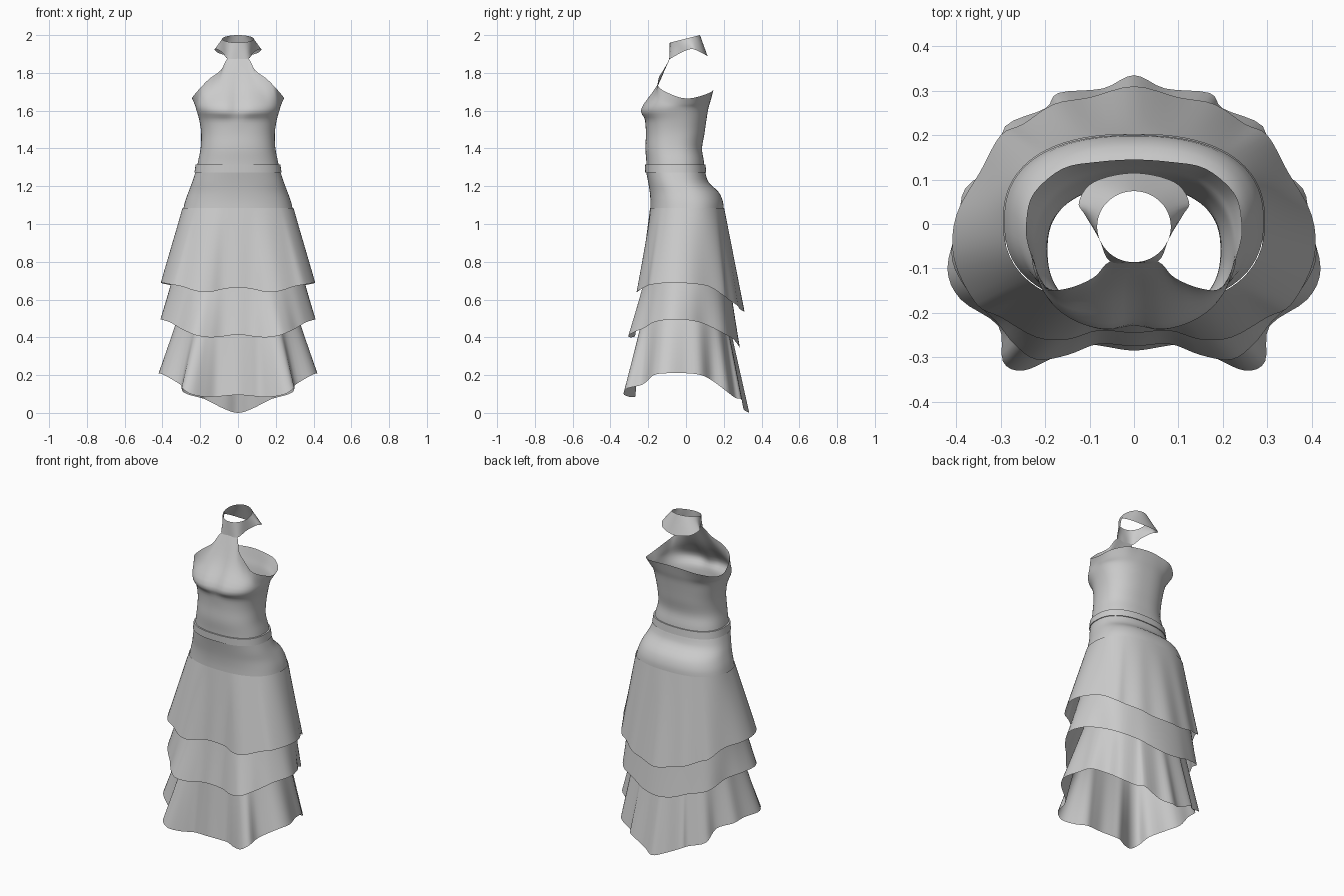
import bpy, math
from mathutils import Vector

if "Cube" in bpy.data.objects:
    bpy.data.objects.remove(bpy.data.objects["Cube"])

N = 2.4   # squareness of the body cross-sections


def spline(pts, steps):
    """Catmull-Rom curve through pts, 'steps' samples per span."""
    p = [Vector(q) for q in pts]
    p = [2 * p[0] - p[1]] + p + [2 * p[-1] - p[-2]]
    out = []
    for i in range(1, len(p) - 2):
        a, b, c, d = p[i - 1:i + 3]
        for s in range(steps):
            t = s / steps
            out.append(0.5 * (2 * b + (c - a) * t + (2 * a - 5 * b + 4 * c - d) * t ** 2
                              + (3 * b - a - 3 * c + d) * t ** 3))
    out.append(p[-2].copy())
    return out


def mirrored_spline(pts, steps):
    """Half outline from front to back that crosses x = 0 squarely."""
    first, last = pts[1], pts[-2]
    full = [(-first[0], *first[1:])] + list(pts) + [(-last[0], *last[1:])]
    half = spline(full, steps)[steps:-steps]
    half[0].x = half[-1].x = 0
    return half


def body_ring(z, a, front, back, count):
    """Half super-ellipse from front centre to back centre."""
    yc, b = (front + back) / 2, (back - front) / 2
    ring = []
    for i in range(count):
        t = math.pi * i / (count - 1)
        s, c = max(math.sin(t), 0), math.cos(t)
        s = 0 if i in (0, count - 1) else s
        ring.append(Vector((a * s ** (2 / N),
                            yc - b * math.copysign(abs(c) ** (2 / N), c), z)))
    return ring


def loft(name, rings):
    """Mirror half rings to closed rings and skin them."""
    verts, faces = [], []
    for r in rings:
        verts += [tuple(v) for v in r] + [(-v.x, v.y, v.z) for v in r[-2:0:-1]]
    m = len(verts) // len(rings)
    for j in range(len(rings) - 1):
        for i in range(m):
            k = (i + 1) % m
            faces.append((j * m + i, j * m + k, (j + 1) * m + k, (j + 1) * m + i))
    me = bpy.data.meshes.new(name)
    me.from_pydata(verts, [], faces)
    ob = bpy.data.objects.new(name, me)
    bpy.context.collection.objects.link(ob)
    bpy.ops.object.select_all(action='DESELECT')
    bpy.context.view_layer.objects.active = ob
    ob.select_set(True)
    bpy.ops.object.mode_set(mode='EDIT')
    bpy.ops.mesh.select_all(action='SELECT')
    bpy.ops.mesh.normals_make_consistent(inside=False)
    bpy.ops.object.mode_set(mode='OBJECT')
    bpy.ops.object.shade_smooth_by_angle(angle=math.radians(35))
    return ob


def skin_rows(rows, steps):
    """Spline every column of the control rows vertically."""
    cols = [spline(col, steps) for col in zip(*rows)]
    return [list(r) for r in zip(*cols)]


# Bodice: body rings rising to an explicit halter / armhole / back edge
halter_edge = [(0, -.088, 1.875), (.055, -.085, 1.875), (.09, -.12, 1.815),
               (.15, -.145, 1.77), (.2, -.14, 1.72), (.238, -.05, 1.675),
               (.242, .01, 1.665), (.225, .07, 1.675), (.16, .125, 1.695),
               (.08, .14, 1.705), (0, .145, 1.71)]
top = mirrored_spline(halter_edge, 4)
bodice_profile = [(1.27, .222, -.208, .100), (1.33, .212, -.210, .095),
                  (1.40, .198, -.215, .085), (1.48, .195, -.212, .098),
                  (1.55, .205, -.217, .108), (1.61, .222, -.242, .118)]
rows = [body_ring(*p, len(top)) for p in bodice_profile]
for v in rows[-1]:                                   # dip between the bust
    if v.y < 0:
        v.y += .018 * math.exp(-(v.x / .04) ** 2)
mid = []
for lo, hi in zip(rows[-1], top):
    m = lo.lerp(hi, .45)
    lift = max(0, hi.z - 1.7) / .17
    m.y += .012 * lift
    m.x *= 1 + .12 * lift
    mid.append(m)
loft("bodice", skin_rows(rows + [mid, top], 4))

# Neck band, flaring down to a point at the back
band_low = mirrored_spline([(0, -.088, 1.875), (.055, -.083, 1.875), (.08, -.03, 1.905),
                            (.11, .02, 1.925), (.124, .05, 1.922), (.09, .095, 1.9),
                            (0, .115, 1.887)], 5)
band_high = []
for i in range(len(band_low)):
    t = math.pi * i / (len(band_low) - 1)
    band_high.append(Vector((.083 * math.sin(t), -.006 - .08 * math.cos(t),
                             1.98 - .02 * math.cos(t))))
band_high[-1].x = 0
loft("neck_band", [[a.lerp(b, k / 3) for a, b in zip(band_low, band_high)] for k in range(4)])

# Belt
loft("belt", [body_ring(z, a, f, b, 41) for z, a, f, b in
              [(1.272, .222, -.208, .1), (1.272, .231, -.216, .107),
               (1.315, .224, -.217, .103), (1.315, .213, -.209, .095)]])

# Fitted hip yoke
yoke_profile = [(1.275, .225, -.211, .101), (1.22, .243, -.200, .120), (1.17, .262, -.192, .172),
                (1.12, .280, -.188, .195), (1.07, .292, -.188, .200)]
loft("hip_yoke", skin_rows([body_ring(*p, 41) for p in yoke_profile], 3))


def tier(name, top_ring, hem_pts, power):
    """Flared ruffle: smooth ring at the top, folded hem at the bottom."""
    z, a, front, back = top_ring
    yc, b = (front + back) / 2, (back - front) / 2
    hem = mirrored_spline(hem_pts, 4)
    rings = []
    for j in range(13):
        u = j / 12
        ring = []
        for h in hem:
            k = ((abs(h.x) / a) ** N + (abs(h.y - yc) / b) ** N) ** (-1 / N)
            f = u ** power
            sx, sy = h.x * k, yc + (h.y - yc) * k
            ring.append(Vector((sx + (h.x - sx) * f, sy + (h.y - sy) * f, z + (h.z - z) * u)))
        rings.append(ring)
    loft(name, rings)


# Three ruffled tiers, front to back hems
tier("upper_tier", (1.085, .294, -.190, .202), [
    (0, -.245, .665), (.08, -.24, .655), (.15, -.26, .64), (.22, -.255, .645), (.3, -.21, .67),
    (.355, -.18, .68), (.405, -.08, .69), (.4, .02, .685), (.345, .12, .67), (.3, .2, .62),
    (.25, .225, .6), (.18, .27, .57), (.1, .285, .55), (0, .31, .535)], 1.0)
tier("middle_tier", (.78, .335, -.212, .22), [
    (0, -.275, .415), (.08, -.27, .405), (.15, -.295, .4), (.22, -.305, .41), (.27, -.27, .43),
    (.31, -.22, .45), (.36, -.17, .48), (.41, -.08, .495), (.39, .02, .49), (.34, .1, .47),
    (.29, .2, .42), (.18, .25, .39), (.1, .275, .36), (0, .285, .345)], 1.1)
tier("lower_tier", (.6, .29, -.225, .2), [
    (0, -.285, .095), (.07, -.275, .09), (.12, -.27, .085), (.18, -.3, .085), (.25, -.33, .1),
    (.295, -.31, .13), (.305, -.23, .15), (.39, -.17, .2), (.42, -.1, .21), (.395, 0, .21),
    (.38, .08, .2), (.305, .14, .17), (.29, .22, .11), (.2, .26, .08), (.17, .295, .07),
    (.07, .305, .02), (0, .335, 0)], 1.0)
